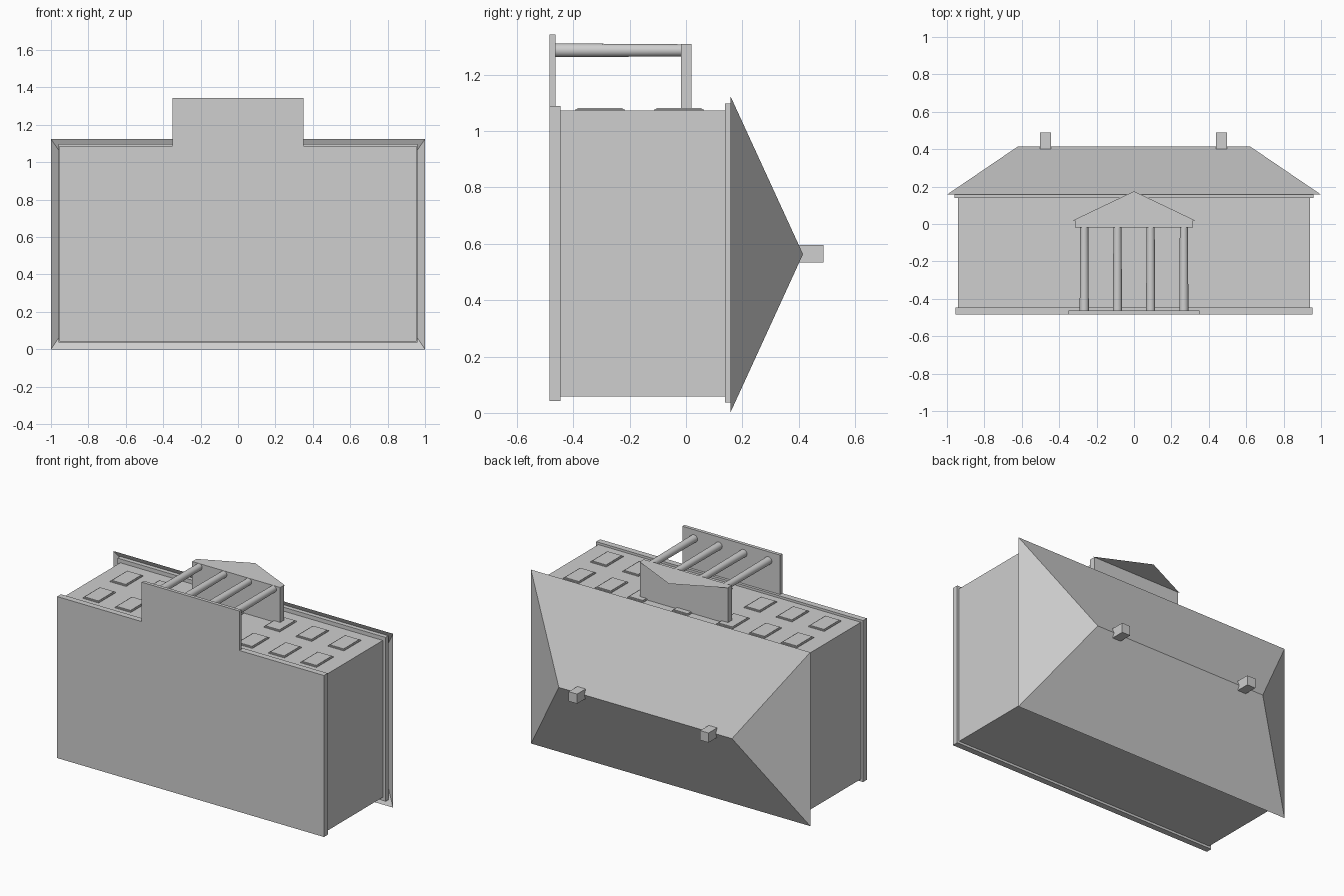
import bpy
import math

cube = bpy.data.objects.get("Cube")
if cube:
    bpy.data.objects.remove(cube, do_unlink=True)

grey = bpy.data.materials.new("plain grey")
grey.use_nodes = True
color = (0.62, 0.62, 0.62, 1)
grey.diffuse_color = color
grey.node_tree.nodes["Principled BSDF"].inputs["Base Color"].default_value = color


def mesh(name, verts, faces):
    me = bpy.data.meshes.new(name)
    me.from_pydata(verts, [], faces)
    me.materials.append(grey)
    ob = bpy.data.objects.new(name, me)
    bpy.context.collection.objects.link(ob)
    return ob


def box(name, x, y, z):
    """Box from (low, high) ranges on each axis."""
    verts = [(a, b, c) for a in x for b in y for c in z]
    faces = [(0, 1, 3, 2), (4, 6, 7, 5), (0, 4, 5, 1),
             (2, 3, 7, 6), (0, 2, 6, 4), (1, 5, 7, 3)]
    return mesh(name, verts, faces)


# House lying on its back: its height runs along y, its facade faces up
box("plinth", (-0.955, 0.955), (-0.485, -0.446), (0.043, 1.088))
box("walls", (-0.94, 0.94), (-0.446, 0.14), (0.058, 1.073))
box("eaves_band", (-0.96, 0.96), (0.138, 0.166), (0.036, 1.098))

# Hipped roof, an open shell
eave, top, mid, front = 0.157, 0.415, 0.563, 1.125
mesh("hipped_roof",
     [(-1, eave, 0), (1, eave, 0), (1, eave, front), (-1, eave, front),
      (-0.62, top, mid), (0.62, top, mid)],
     [(0, 4, 5, 1), (2, 5, 4, 3), (1, 5, 2), (3, 4, 0)])

for side, x in (("right", -0.473), ("left", 0.468)):
    box(side + "_chimney", (x - 0.03, x + 0.03), (0.4, 0.488), (0.534, 0.596))

# Portico: floor, entablature, pediment face and columns
box("portico_floor", (-0.35, 0.35), (-0.485, -0.463), (1.088, 1.343))
box("entablature", (-0.315, 0.315), (-0.018, 0.02), (1.073, 1.308))
mesh("pediment", [(-0.325, 0.02, 1.308), (0.325, 0.02, 1.308), (0, 0.175, 1.308)],
     [(0, 1, 2)])

for i in range(4):
    bpy.ops.mesh.primitive_cone_add(
        vertices=32, radius1=0.0245, radius2=0.0215, depth=0.446,
        location=(-0.266 + i * 0.1775, -0.24, 1.286),
        rotation=(-math.pi / 2, 0, 0))
    column = bpy.context.object
    column.name = "column_%d" % (i + 1)
    column.data.materials.append(grey)
    bpy.ops.object.shade_smooth_by_angle()

# Windows: a thin frame with a raised pane
for row, y in (("lower", -0.305), ("upper", -0.025)):
    for i, x in enumerate((-0.78, -0.55, -0.32, 0, 0.32, 0.55, 0.78)):
        for part, grow, height in (("frame", 0.007, 1.078), ("pane", 0, 1.082)):
            w, h = 0.05 + grow, 0.08 + grow
            box("%s_window_%s_%d" % (row, part, i + 1),
                (x - w, x + w), (y - h, y + h), (1.073, height))
